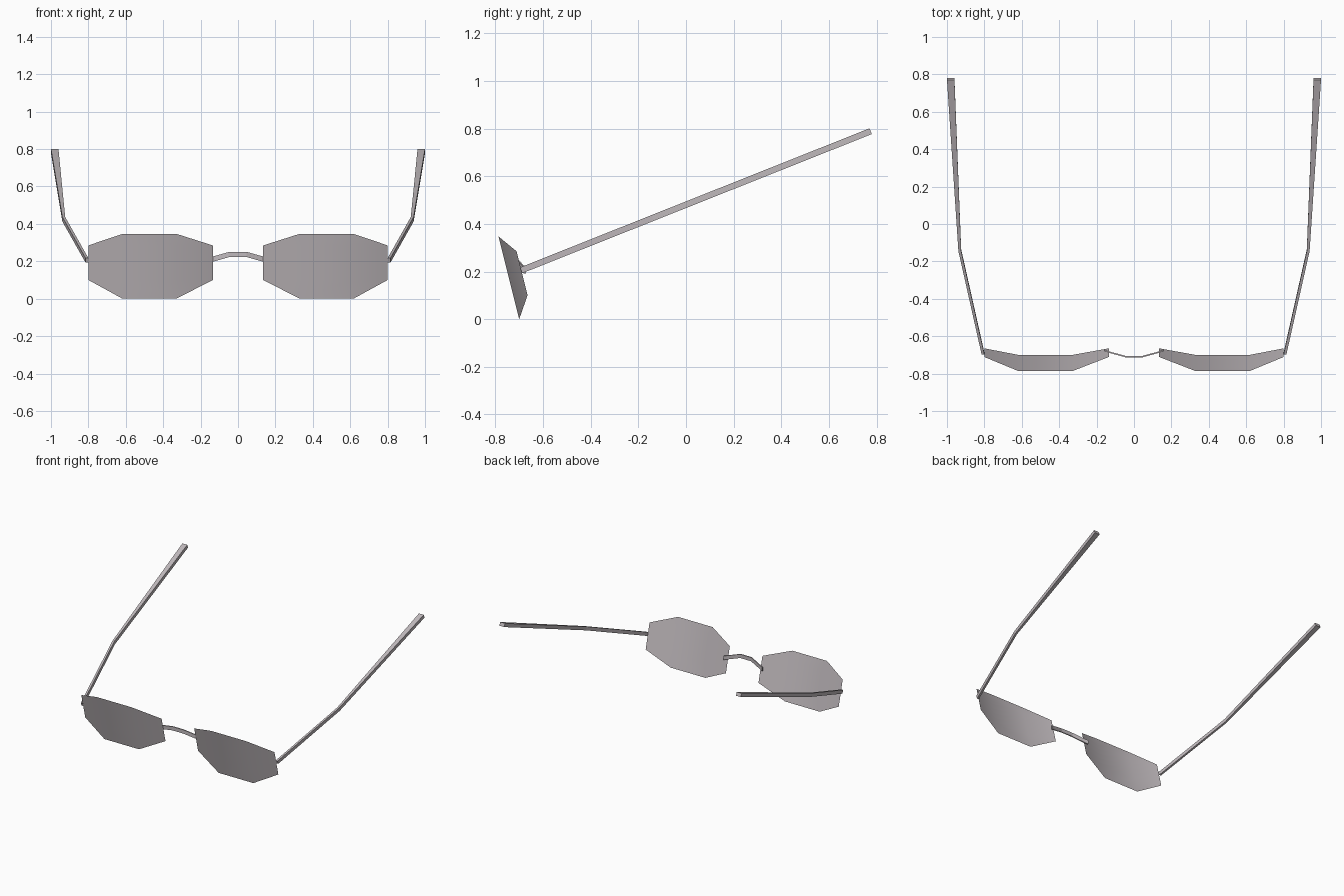
import bpy
import bmesh
from mathutils import Vector

if "Cube" in bpy.data.objects:
    bpy.data.objects.remove(bpy.data.objects["Cube"])


def make_material(name, colour):
    mat = bpy.data.materials.new(name)
    mat.use_nodes = True
    mat.diffuse_color = colour
    mat.node_tree.nodes["Principled BSDF"].inputs["Base Color"].default_value = colour
    return mat


grey = make_material("warm grey", (0.53, 0.49, 0.51, 1))


def finish(bm, name, mirrored=False):
    mesh = bpy.data.meshes.new(name)
    bm.to_mesh(mesh)
    bm.free()
    mesh.materials.append(grey)
    obj = bpy.data.objects.new(name, mesh)
    bpy.context.collection.objects.link(obj)
    if mirrored:
        obj.modifiers.new("Mirror", 'MIRROR').use_mirror_merge = False
    return obj


def loft(name, rings, mirrored=False):
    """Join four-sided rings into a closed bar."""
    bm = bmesh.new()
    loops = [[bm.verts.new(p) for p in ring] for ring in rings]
    for a, b in zip(loops, loops[1:]):
        for i in range(4):
            j = (i + 1) % 4
            bm.faces.new((a[i], a[j], b[j], b[i]))
    bm.faces.new(loops[0])
    bm.faces.new(loops[-1])
    bmesh.ops.recalc_face_normals(bm, faces=bm.faces)
    return finish(bm, name, mirrored)


# Lenses: thin octagonal sheets, tilted forward, with swept-back side panels
columns = (0.135, 0.33, 0.617, 0.80)
rows = (0, 0.10, 0.285, 0.347)
bm = bmesh.new()
grid = {}
for i, x in enumerate(columns):
    for k, z in enumerate(rows):
        if i in (0, 3) and k in (0, 3):
            continue
        sweep = 0.06 if i in (0, 3) else 0
        grid[i, k] = bm.verts.new((x, -0.70 - 0.25 * z + sweep, z))
for i in range(3):
    for k in range(3):
        cell = [(i, k), (i + 1, k), (i + 1, k + 1), (i, k + 1)]
        bm.faces.new([grid[c] for c in cell if c in grid])
for face in bm.faces:
    face.smooth = True
finish(bm, "lenses", mirrored=True)

# Temple arms: slanted bars that widen toward the tip
half_height = Vector((0, -0.0048, 0.0121))
arm = []
for inner, outer, y in ((0.80, 0.815, -0.692), (0.924, 0.939, -0.14), (0.96, 1.0, 0.775)):
    z = 0.205 + 0.398 * (y + 0.692)
    a, b = Vector((inner, y, z)), Vector((outer, y, z))
    arm.append([a - half_height, b - half_height, b + half_height, a + half_height])
loft("temple_arms", arm, mirrored=True)

# Nose bridge: thin arched strip
bridge = []
for x, y, z in ((-0.16, -0.676, 0.205), (-0.13, -0.686, 0.213), (-0.045, -0.709, 0.237),
                (0.045, -0.709, 0.237), (0.13, -0.686, 0.213), (0.16, -0.676, 0.205)):
    bridge.append([(x, y - 0.004, z - 0.014), (x, y + 0.004, z - 0.014),
                   (x, y + 0.004, z + 0.014), (x, y - 0.004, z + 0.014)])
loft("nose_bridge", bridge)
